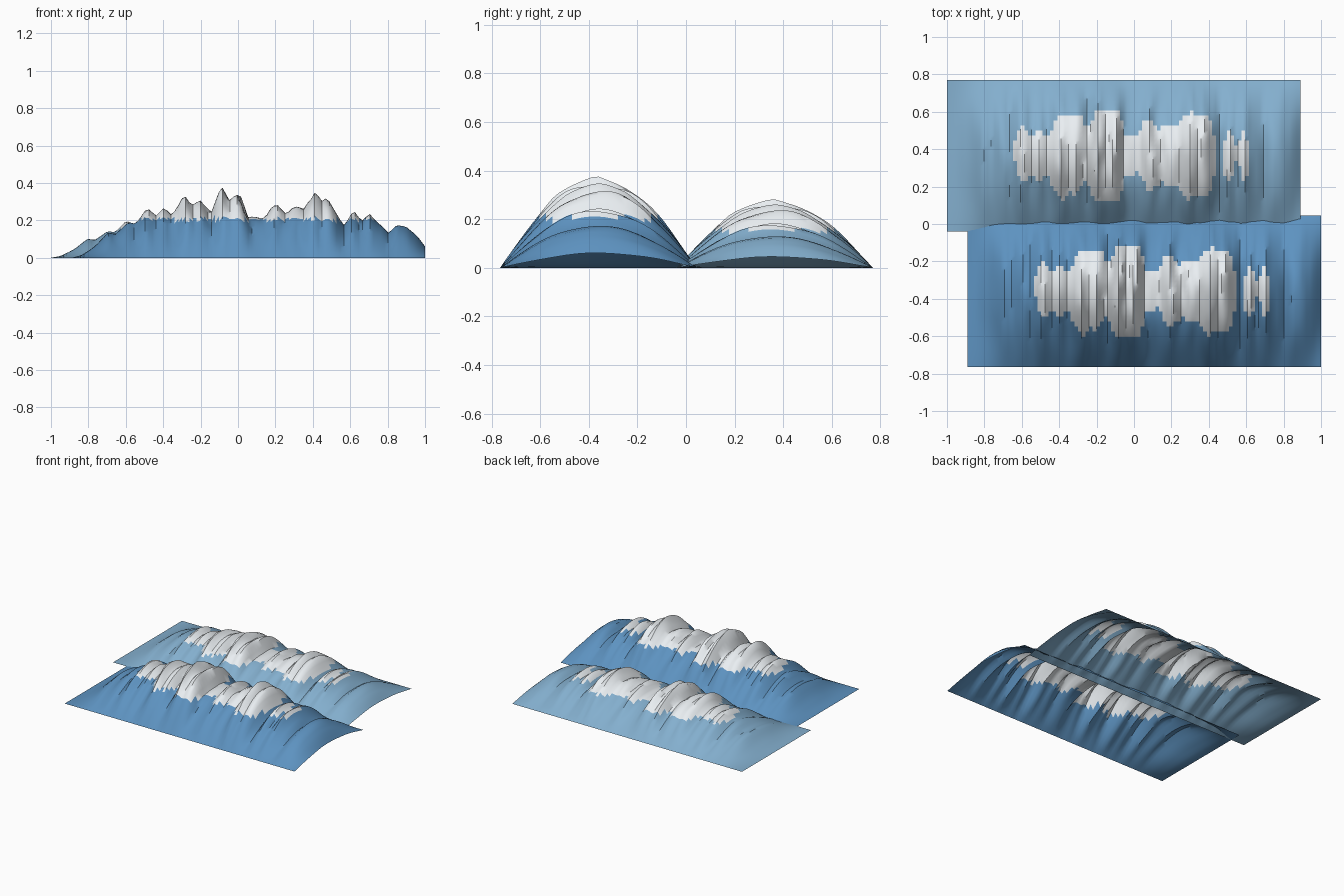
import bpy, math
from mathutils import noise, Vector

if "Cube" in bpy.data.objects:
    bpy.data.objects.remove(bpy.data.objects["Cube"])

# Crest line of the ridge: (x, height)
CREST = [(-.89, 0), (-.84, .012), (-.78, .05), (-.69, .135), (-.65, .13), (-.59, .19), (-.55, .165),
         (-.49, .26), (-.44, .215), (-.40, .25), (-.35, .215), (-.28, .325), (-.24, .285),
         (-.20, .31), (-.14, .235), (-.08, .365), (-.04, .325), (0, .36), (.02, .355),
         (.06, .225), (.10, .215), (.15, .235), (.20, .295), (.25, .235), (.30, .27),
         (.35, .24), (.41, .37), (.45, .29), (.48, .315), (.52, .265), (.57, .17),
         (.62, .24), (.66, .21), (.70, .245), (.75, .185), (.80, .135), (.84, .175),
         (.90, .17), (.95, .12), (1.0, .06)]
NX, NY = 96, 30


def crest(x):
    x = min(max(x, CREST[0][0]), CREST[-1][0])
    for (x0, z0), (x1, z1) in zip(CREST, CREST[1:]):
        if x <= x1:
            return z0 + (z1 - z0) * (x - x0) / (x1 - x0)
    return CREST[-1][1]


def material(name, rgb):
    m = bpy.data.materials.new(name)
    m.diffuse_color = (*rgb, 1)
    m.use_nodes = True
    m.node_tree.nodes["Principled BSDF"].inputs["Base Color"].default_value = m.diffuse_color
    return m


snow = material("snow", (.82, .86, .89))


# Open arched sheet whose height follows the crest, with snow on the high faces
def ridge(name, dx, y0, y1, scale, snow_line, rock):
    verts, faces = [], []
    for j in range(NY + 1):
        v = j / NY
        arch = math.sin(math.pi * v)
        for i in range(NX + 1):
            x = -.89 + 1.89 * i / NX
            inner = math.sin(math.pi * i / NX)
            wobble = .022 * inner * noise.noise(Vector((x * 4, v * 3.5, 2)))
            rough = 1 + .13 * noise.noise(Vector((x * 16, v * 3, 7)))
            z = crest(x + wobble) * arch * rough * scale
            verts.append((x + dx, y0 + (y1 - y0) * v, z))
    w = NX + 1
    for j in range(NY):
        for i in range(NX):
            a = j * w + i
            faces.append((a, a + 1, a + 1 + w, a + w))
    me = bpy.data.meshes.new(name)
    me.from_pydata(verts, [], faces)
    me.materials.append(rock)
    me.materials.append(snow)
    for p in me.polygons:
        p.material_index = int(p.center.z > snow_line)
    ob = bpy.data.objects.new(name, me)
    bpy.context.collection.objects.link(ob)
    bpy.context.view_layer.objects.active = ob
    ob.select_set(True)
    bpy.ops.object.shade_smooth_by_angle(angle=math.radians(40))
    ob.select_set(False)


ridge("front_mountain_ridge", 0, -.765, .045, 1.0, .205, material("near_rock", (.11, .29, .53)))
ridge("back_mountain_ridge", -.11, -.04, .77, .75, .154, material("far_rock", (.23, .43, .62)))
